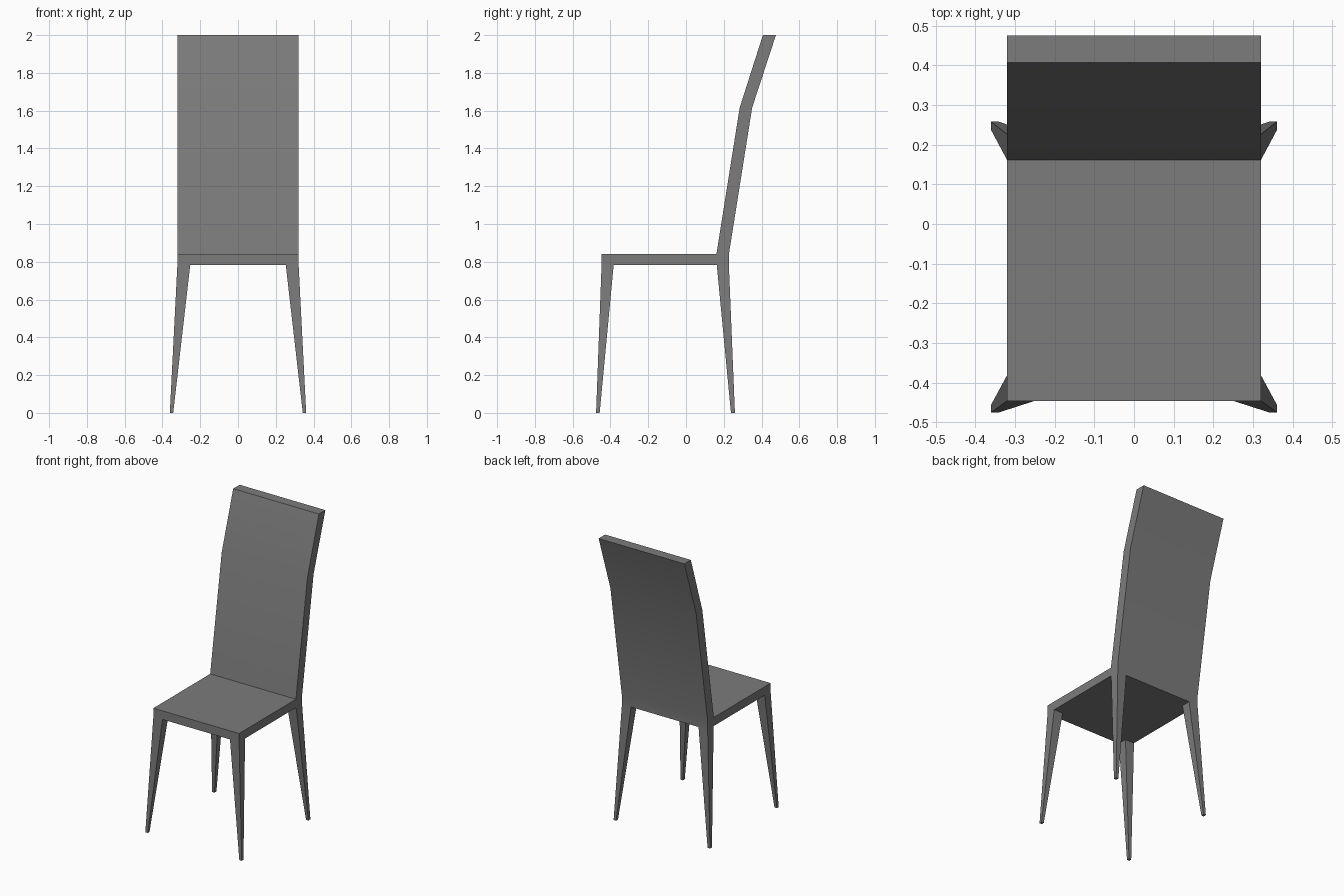
import bpy, bmesh, math

if "Cube" in bpy.data.objects:
    bpy.data.objects.remove(bpy.data.objects["Cube"])

HALF_W = 0.321     # half width of seat and back
SEAT_BOTTOM = 0.782

# Dark grey finish
dark = bpy.data.materials.new("dark_grey")
dark.diffuse_color = (0.2, 0.2, 0.2, 1)
dark.use_nodes = True
dark.node_tree.nodes["Principled BSDF"].inputs["Base Color"].default_value = dark.diffuse_color


def make_object(name, bm):
    bmesh.ops.recalc_face_normals(bm, faces=bm.faces)
    mesh = bpy.data.meshes.new(name)
    bm.to_mesh(mesh)
    bm.free()
    mesh.materials.append(dark)
    obj = bpy.data.objects.new(name, mesh)
    bpy.context.collection.objects.link(obj)
    return obj


def extrude_profile(name, profile):
    """Side profile (y, z) extruded across the chair's width."""
    bm = bmesh.new()
    face = bm.faces.new([bm.verts.new((-HALF_W, y, z)) for y, z in profile])
    ext = bmesh.ops.extrude_face_region(bm, geom=[face])
    moved = [g for g in ext["geom"] if isinstance(g, bmesh.types.BMVert)]
    bmesh.ops.translate(bm, verts=moved, vec=(2 * HALF_W, 0, 0))
    return make_object(name, bm)


def leg_pair(name, top_y, foot_y):
    """Tapered, splayed leg, mirrored to the other side."""
    bm = bmesh.new()
    rings = []
    for (x0, x1), (y0, y1), z in (((0.343, 0.361), foot_y, 0),
                                  ((0.253, HALF_W), top_y, SEAT_BOTTOM)):
        rings.append([bm.verts.new((x, y, z)) for x, y in
                      ((x0, y0), (x1, y0), (x1, y1), (x0, y1))])
    foot, top = rings
    bm.faces.new(foot[::-1])
    bm.faces.new(top)
    for i in range(4):
        j = (i + 1) % 4
        bm.faces.new((foot[i], foot[j], top[j], top[i]))
    obj = make_object(name, bm)
    obj.modifiers.new("mirror", "MIRROR").use_mirror_merge = False
    return obj


# Seat slab flowing into the bent backrest, shaded smooth across the bend
chair = extrude_profile("seat_and_backrest", [
    (-0.447, SEAT_BOTTOM), (0.227, SEAT_BOTTOM), (0.227, 0.84),
    (0.35, 1.615), (0.476, 2.0), (0.407, 2.0), (0.284, 1.615),
    (0.161, 0.84), (-0.447, 0.84)])
bpy.context.view_layer.objects.active = chair
chair.select_set(True)
bpy.ops.object.shade_smooth_by_angle(angle=math.radians(30))

# Legs
leg_pair("front_legs", (-0.447, -0.383), (-0.476, -0.457))
leg_pair("back_legs", (0.163, 0.227), (0.238, 0.259))
